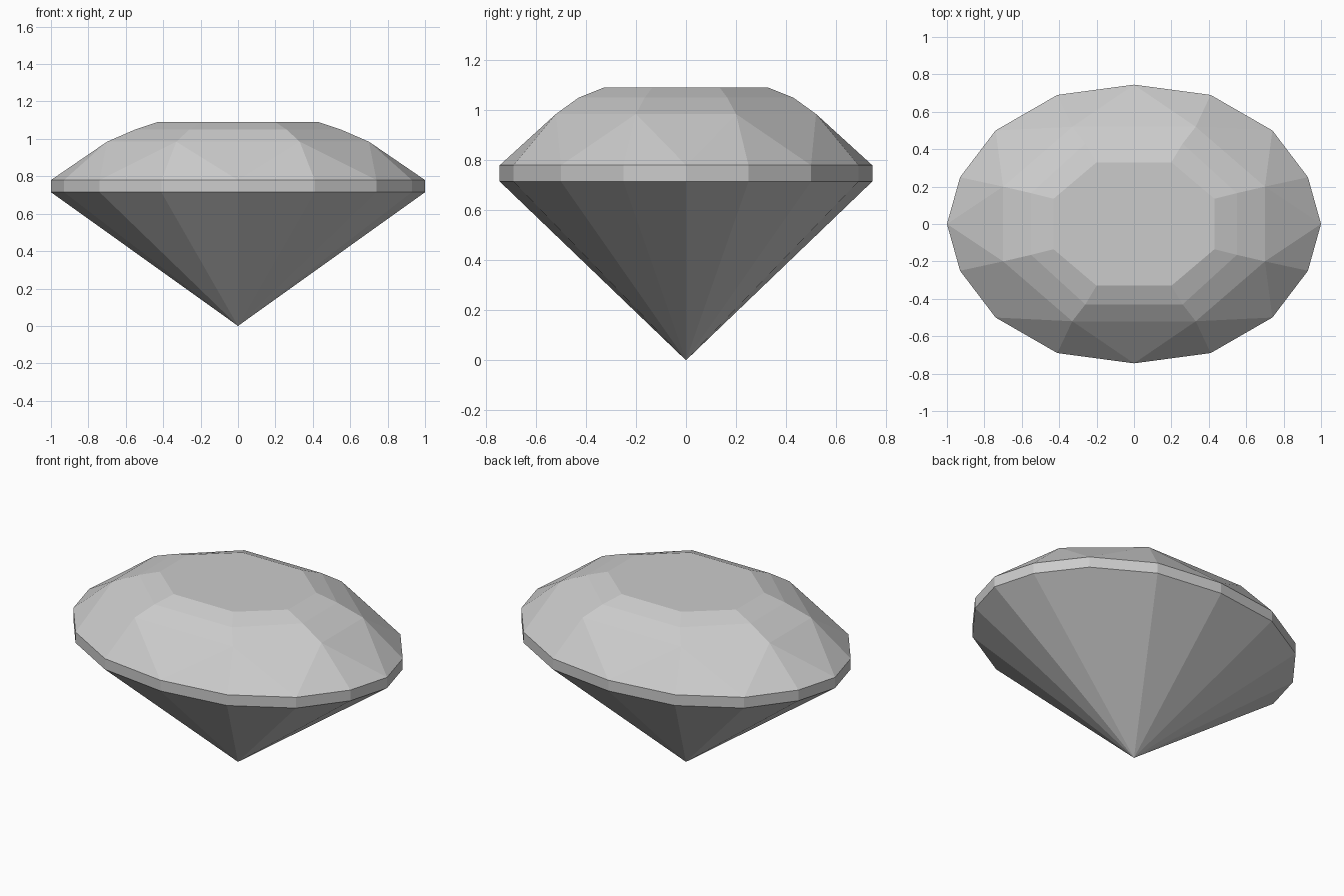
import bpy
import bmesh

if "Cube" in bpy.data.objects:
    bpy.data.objects.remove(bpy.data.objects["Cube"], do_unlink=True)

# Single stone colour
stone = bpy.data.materials.new("pale_grey_stone")
stone.use_nodes = True
colour = (0.6, 0.6, 0.6, 1.0)
stone.diffuse_color = colour
stone.node_tree.nodes["Principled BSDF"].inputs["Base Color"].default_value = colour

GIRDLE_TOP, GIRDLE_BOTTOM = 0.78, 0.715


def full_ring(quarter):
    """Mirror first-quadrant points, listed from +x to +y, into a closed loop."""
    half = quarter + [(-x, y) for x, y in reversed(quarter) if x > 0]
    return half + [(-x, -y) for x, y in half if (x, y) not in ((-quarter[0][0], 0),)][
        (1 if quarter[0][1] == 0 else 0):]


def add_ring(bm, quarter, z):
    return [bm.verts.new((x, y, z)) for x, y in full_ring(quarter)]


def bridge(bm, low, high):
    n = len(low)
    for i in range(n):
        j = (i + 1) % n
        bm.faces.new((low[i], low[j], high[j], high[i]))


bm = bmesh.new()
outline = [(1, 0), (0.93, 0.25), (0.74, 0.5), (0.41, 0.69), (0, 0.745)]
bottom = add_ring(bm, outline, GIRDLE_BOTTOM)
top = add_ring(bm, outline, GIRDLE_TOP)
shoulder = add_ring(bm, [(0.70, 0.20), (0.33, 0.52)], 0.985)
bevel = add_ring(bm, [(0.55, 0.165), (0.26, 0.43)], 1.05)
table = add_ring(bm, [(0.43, 0.135), (0.20, 0.33)], 1.09)

# Pavilion: facets meeting at the point
apex = bm.verts.new((0, 0, 0))
for i in range(16):
    bm.faces.new((apex, bottom[(i + 1) % 16], bottom[i]))

# Girdle band
bridge(bm, bottom, top)

# Lower crown: each shoulder corner fans to the girdle, kites between
for k in range(8):
    a, b, c = (top[(2 * k + s) % 16] for s in range(3))
    corner, following = shoulder[k], shoulder[(k + 1) % 8]
    bm.faces.new((a, b, corner))
    bm.faces.new((b, c, corner))
    bm.faces.new((corner, c, following))

# Upper crown and flat table
bridge(bm, shoulder, bevel)
bridge(bm, bevel, table)
bm.faces.new(table)

bmesh.ops.recalc_face_normals(bm, faces=bm.faces)
mesh = bpy.data.meshes.new("cut_gem")
bm.to_mesh(mesh)
bm.free()
mesh.materials.append(stone)
gem = bpy.data.objects.new("cut_gem", mesh)
bpy.context.collection.objects.link(gem)
